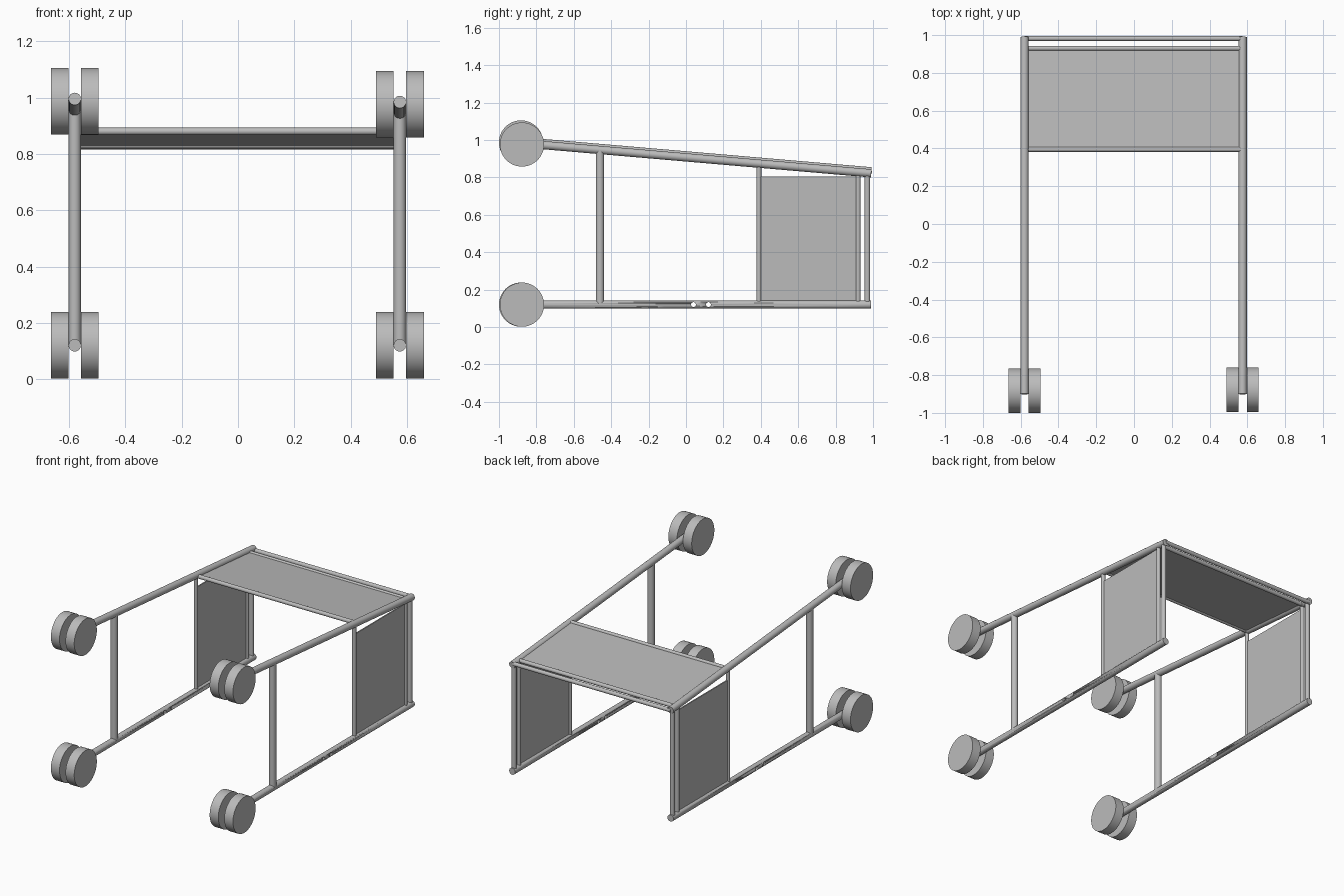
import bpy
import math
from mathutils import Vector

cube = bpy.data.objects.get("Cube")
if cube:
    bpy.data.objects.remove(cube, do_unlink=True)

grey = bpy.data.materials.new("plain grey")
grey.use_nodes = True
GREY = (0.5, 0.5, 0.5, 1)
grey.diffuse_color = GREY
grey.node_tree.nodes["Principled BSDF"].inputs["Base Color"].default_value = GREY


def rod(name, a, b, radius, sides=32):
    """Capped cylinder running from point a to point b."""
    a, b = Vector(a), Vector(b)
    bpy.ops.mesh.primitive_cylinder_add(vertices=sides, radius=radius, depth=(b - a).length,
                                        location=(a + b) / 2)
    ob = bpy.context.object
    ob.name = name
    ob.rotation_euler = (b - a).to_track_quat('Z', 'Y').to_euler()
    ob.data.materials.append(grey)
    bpy.ops.object.shade_smooth_by_angle(angle=math.radians(35))
    return ob


def panel(name, centre, size, tilt=0):
    """Thin flat board, tilted about x."""
    bpy.ops.mesh.primitive_cube_add(size=1, location=centre, rotation=(tilt, 0, 0))
    ob = bpy.context.object
    ob.name = name
    ob.scale = size
    ob.data.materials.append(grey)


TUBE, THIN, WHEEL = 0.022, 0.013, 0.118
LOW = 0.12
FRONT, BACK = -0.9, 0.99
SLOPE = -0.086

# Side frames: x position, height of the upper rail at y = 0, wheel shift
for side, x, rail, shift in (("right", -0.58, 0.918, 0.0), ("left", 0.575, 0.907, 0.005)):
    def top(y):
        return rail + SLOPE * y

    # Rails
    lower = rod(side + "_lower_rail", (x, FRONT, LOW), (x, BACK, LOW), TUBE)
    rod(side + "_upper_rail", (x, FRONT, top(FRONT)), (x, BACK, top(BACK)), TUBE)

    # Cross holes through the lower rail
    for i, y in enumerate((0.04, 0.12)):
        drill = rod(f"{side}_hole_cutter_{i}", (x - 0.1, y, LOW), (x + 0.1, y, LOW), THIN)
        drill.hide_render = True
        drill.hide_viewport = True
        cut = lower.modifiers.new("hole", 'BOOLEAN')
        cut.object = drill
        cut.solver = 'EXACT'

    # Uprights
    for part, y, r in (("front_post", -0.46, TUBE), ("middle_post", 0.39, THIN),
                       ("panel_post", 0.92, THIN), ("back_post", 0.97, 0.015)):
        rod(f"{side}_{part}", (x, y, LOW), (x, y, top(y)), r)

    # Side board
    panel(side + "_side_panel", (x, 0.655, 0.463), (0.008, 0.53, 0.685))

    # Twin wheels at the front of each rail
    for level, z in (("lower", LOW), ("upper", rail + 0.069)):
        y = -0.882 + shift
        for part, s in (("outer", math.copysign(1, x)), ("inner", -math.copysign(1, x))):
            rod(f"{side}_{level}_{part}_wheel", (x + s * 0.022, y, z),
                (x + s * 0.085, y, z), WHEEL, 64)

# Cross bars between the upper rails
for part, y, z in (("middle", 0.395, 0.88), ("panel", 0.93, 0.832), ("back", 0.982, 0.828)):
    rod(part + "_cross_bar", (-0.58, y, z), (0.575, y, z), THIN)

# Roof board
panel("roof_panel", (-0.0025, 0.66, 0.856), (1.13, 0.53, 0.008), math.atan(SLOPE))
